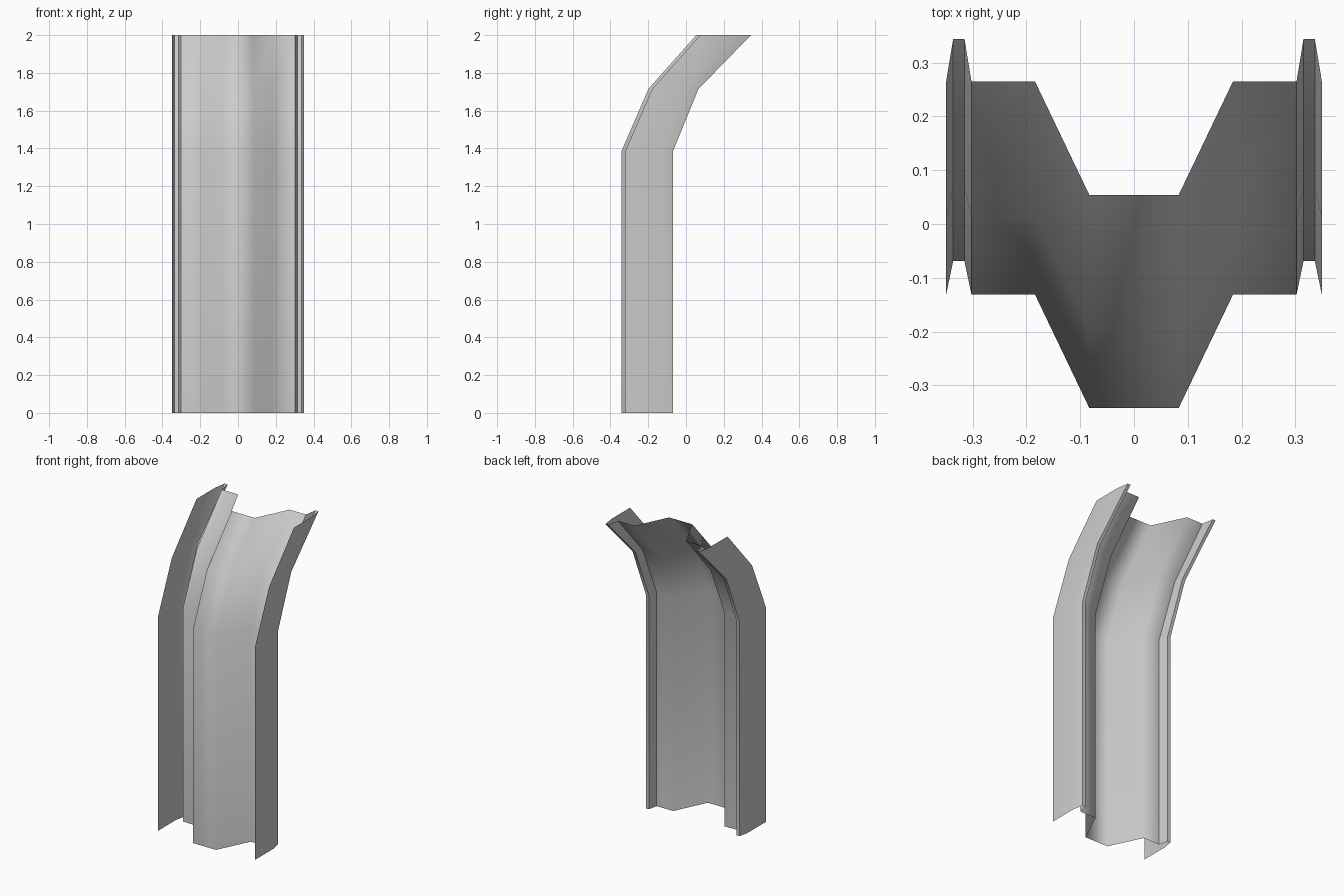
import bpy, bmesh, math

if "Cube" in bpy.data.objects:
    bpy.data.objects.remove(bpy.data.objects["Cube"])

# Right half of the folded sheet cross-section (x, y), from centre web outwards
half = [(0.083, -0.342), (0.184, -0.131), (0.302, -0.131),
        (0.315, -0.069), (0.336, -0.069), (0.349, -0.131), (0.349, -0.322)]
profile = [(-x, y) for x, y in reversed(half)] + half

# Levels of the bent post: height, backward shift, shift of the rear lip
levels = [(0.0, 0.0, 0.0), (1.385, 0.0, 0.0),
          (1.715, 0.143, 0.135), (2.0, 0.396, 0.413)]

bm = bmesh.new()
rows = []
for z, shift, lip_shift in levels:
    rows.append([bm.verts.new((x, y + (lip_shift if y > -0.1 else shift), z))
                 for x, y in profile])

# Skin the sheet, front side facing -y
for low, high in zip(rows, rows[1:]):
    for i in range(len(profile) - 1):
        bm.faces.new((low[i], low[i + 1], high[i + 1], high[i]))

mesh = bpy.data.meshes.new("bent_channel_post")
bm.to_mesh(mesh)
bm.free()
post = bpy.data.objects.new("bent_channel_post", mesh)
bpy.context.collection.objects.link(post)

# Smooth web bends, crisp lip folds
bpy.context.view_layer.objects.active = post
post.select_set(True)
bpy.ops.object.shade_smooth_by_angle(angle=math.radians(70))
